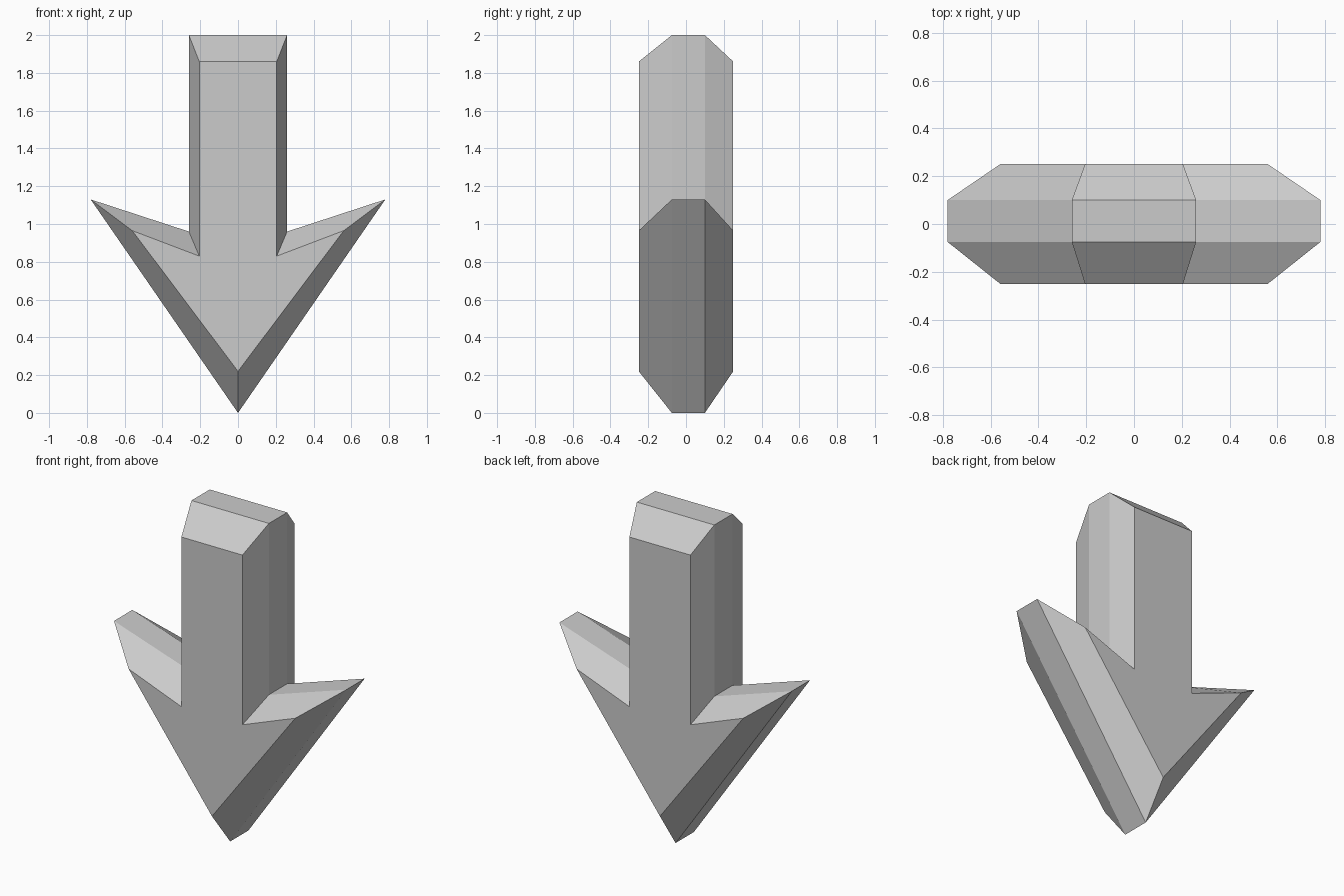
import bpy
import bmesh

cube = bpy.data.objects.get("Cube")
if cube:
    bpy.data.objects.remove(cube, do_unlink=True)

grey = bpy.data.materials.new("plain_grey")
grey.use_nodes = True
colour = (0.6, 0.6, 0.6, 1)
grey.diffuse_color = colour
grey.node_tree.nodes["Principled BSDF"].inputs["Base Color"].default_value = colour


def outline(tip, half):
    """Closed arrow outline from its tip and its right half, mirrored in x."""
    return [tip] + half + [(-x, z) for x, z in reversed(half)]


# Wide outline for the middle band, narrow outline for the bevelled faces
wide = outline((0, 0), [(0.78, 1.13), (0.26, 0.96), (0.26, 2.0)])
narrow = outline((0, 0.22), [(0.56, 0.965), (0.205, 0.83), (0.205, 1.86)])
layers = [(-0.25, narrow), (-0.075, wide), (0.1, wide), (0.25, narrow)]

# Loft the outlines from front to back
bm = bmesh.new()
rings = [[bm.verts.new((x, y, z)) for x, z in shape] for y, shape in layers]
for a, b in zip(rings, rings[1:]):
    for i in range(len(a)):
        j = (i + 1) % len(a)
        bm.faces.new((a[i], a[j], b[j], b[i]))

# Front and back caps
bm.faces.new(rings[0])
bm.faces.new(rings[-1])
bmesh.ops.recalc_face_normals(bm, faces=bm.faces)

mesh = bpy.data.meshes.new("down_arrow")
bm.to_mesh(mesh)
bm.free()
mesh.materials.append(grey)
arrow = bpy.data.objects.new("down_arrow", mesh)
bpy.context.collection.objects.link(arrow)
